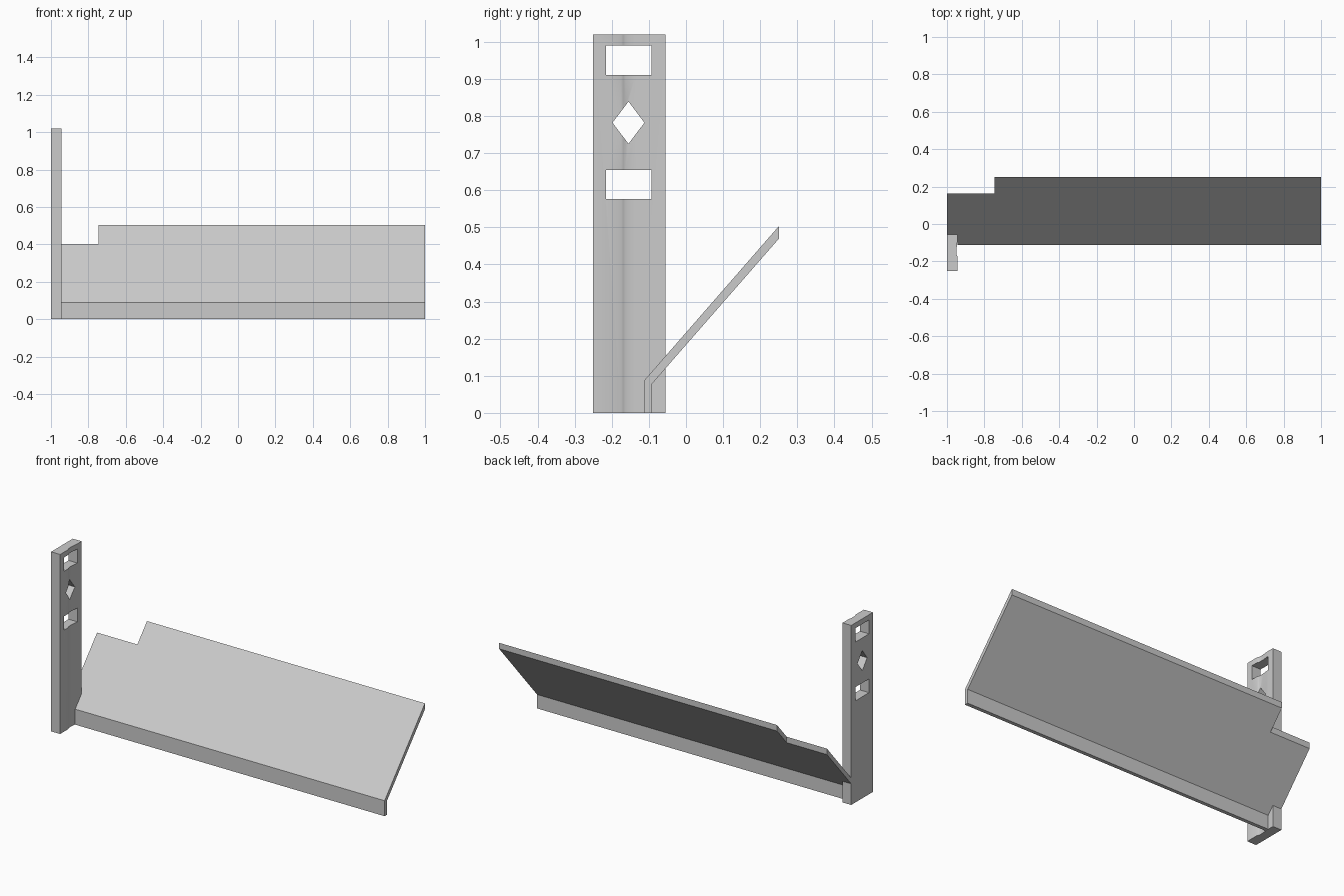
import bpy, bmesh

if "Cube" in bpy.data.objects:
    bpy.data.objects.remove(bpy.data.objects["Cube"])

grey = bpy.data.materials.new("light grey")
grey.diffuse_color = (0.6, 0.6, 0.6, 1)
grey.use_nodes = True
grey.node_tree.nodes["Principled BSDF"].inputs["Base Color"].default_value = grey.diffuse_color


def prism(name, pts, axis, lo, hi):
    """Extrude a closed 2D profile along x (profile y,z) or z (profile x,y)."""
    put = (lambda p, t: (t, p[0], p[1])) if axis == "x" else (lambda p, t: (p[0], p[1], t))
    bm = bmesh.new()
    a = [bm.verts.new(put(p, lo)) for p in pts]
    b = [bm.verts.new(put(p, hi)) for p in pts]
    bm.faces.new(a)
    bm.faces.new(b)
    n = len(pts)
    for i in range(n):
        j = (i + 1) % n
        bm.faces.new((a[i], a[j], b[j], b[i]))
    bmesh.ops.recalc_face_normals(bm, faces=bm.faces)
    me = bpy.data.meshes.new(name)
    bm.to_mesh(me)
    bm.free()
    me.materials.append(grey)
    ob = bpy.data.objects.new(name, me)
    bpy.context.collection.objects.link(ob)
    return ob


def rect(u0, v0, u1, v1):
    return [(u0, v0), (u1, v0), (u1, v1), (u0, v1)]


def cut(target, cutter):
    """Subtract a hidden cutter and apply the result."""
    cutter.hide_render = True
    mod = target.modifiers.new("cut", "BOOLEAN")
    mod.operation = "DIFFERENCE"
    mod.solver = "EXACT"
    mod.object = cutter
    bpy.context.view_layer.objects.active = target
    bpy.ops.object.modifier_apply(modifier=mod.name)
    bpy.data.objects.remove(cutter)


# Upright post with a shallow groove down its inner face
post = prism("post", [(-1, -0.25), (-0.943, -0.25), (-0.943, -0.175), (-0.946, -0.169),
                      (-0.949, -0.163), (-0.949, -0.135), (-0.945, -0.1),
                      (-0.945, -0.055), (-1, -0.055)], "z", 0, 1.02)

# Two rectangular windows and a diamond through the post
cut(post, prism("lower_window", rect(-0.215, 0.577, -0.093, 0.655), "x", -1.2, -0.8))
cut(post, prism("upper_window", rect(-0.215, 0.911, -0.093, 0.99), "x", -1.2, -0.8))
cut(post, prism("diamond_window", [(-0.155, 0.725), (-0.112, 0.782), (-0.155, 0.839),
                                   (-0.198, 0.782)], "x", -1.2, -0.8))

# Sloping panel with a vertical front lip
panel = prism("sloping_panel", [(-0.112, 0), (-0.091, 0), (-0.091, 0.079), (0.25, 0.469),
                                (0.25, 0.503), (-0.112, 0.088)], "x", -1, 1)

# Step in the rear left corner, and clearance around the post
cut(panel, prism("rear_step", rect(-1.2, 0.163, -0.747, 0.4), "z", -0.1, 1))
cut(panel, prism("post_clearance", rect(-1.2, -0.3, -0.945, -0.055), "z", -0.1, 1))

# Soften only the groove's shallow angles
bpy.ops.object.select_all(action="DESELECT")
post.select_set(True)
bpy.context.view_layer.objects.active = post
bpy.ops.object.shade_smooth_by_angle(angle=0.6)
